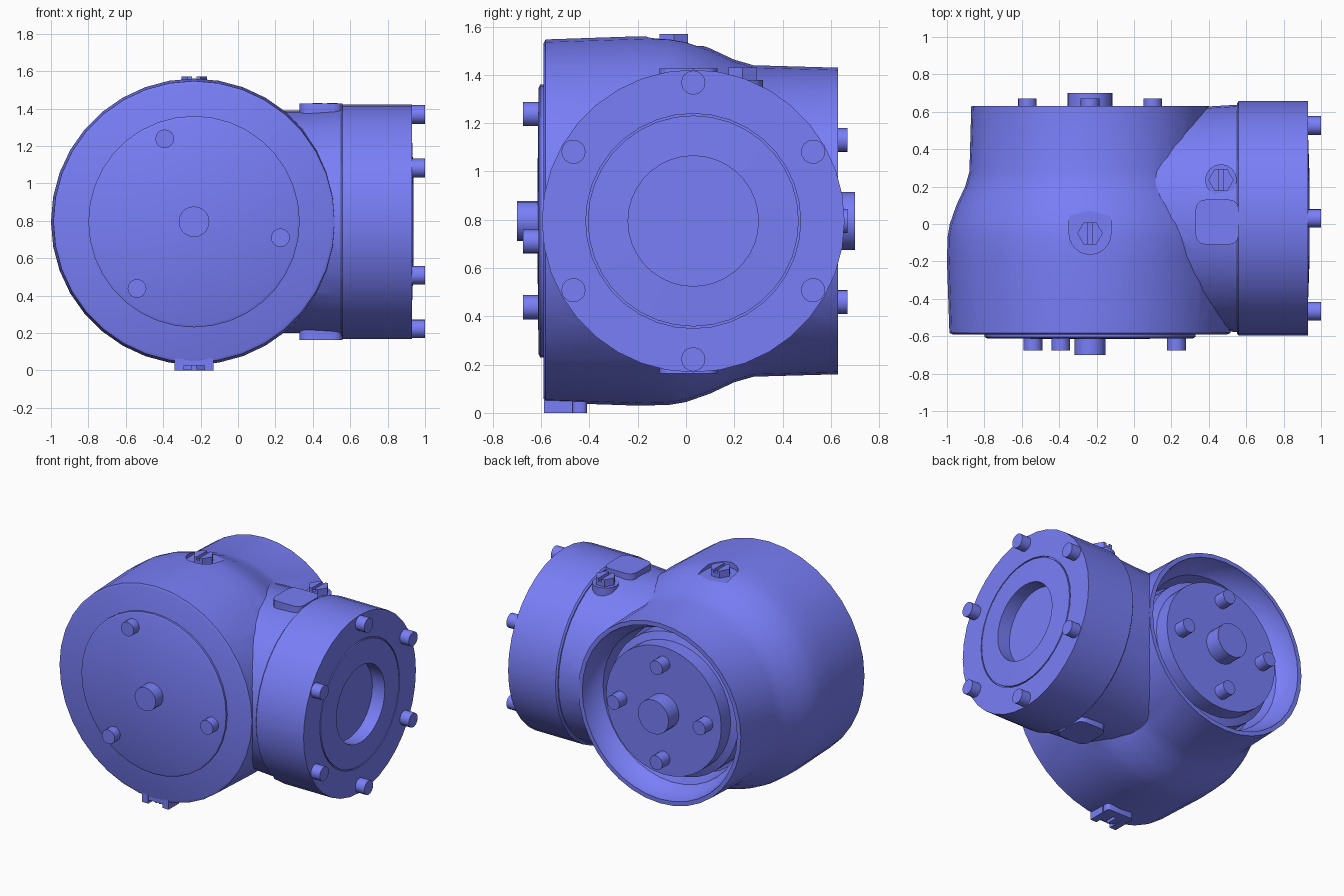
import bpy, bmesh
from math import sin, cos, pi, radians
from mathutils import Vector, Matrix

if "Cube" in bpy.data.objects:
    bpy.data.objects.remove(bpy.data.objects["Cube"])

CX, CZ, FY = -0.235, 0.795, 0.03   # main axis x/z, side branch axis y

# Blue-violet paint shared by all parts
paint = bpy.data.materials.new("blue_paint")
paint.diffuse_color = (0.19, 0.21, 0.93, 1)
paint.use_nodes = True
paint.node_tree.nodes["Principled BSDF"].inputs["Base Color"].default_value = paint.diffuse_color


def finish(name, bm, angle=32):
    bmesh.ops.remove_doubles(bm, verts=bm.verts, dist=1e-5)
    bmesh.ops.recalc_face_normals(bm, faces=bm.faces)
    me = bpy.data.meshes.new(name)
    bm.to_mesh(me)
    bm.free()
    me.materials.append(paint)
    ob = bpy.data.objects.new(name, me)
    bpy.context.collection.objects.link(ob)
    smooth(ob, angle)
    return ob


def smooth(ob, angle=32):
    bpy.ops.object.select_all(action='DESELECT')
    ob.select_set(True)
    bpy.context.view_layer.objects.active = ob
    bpy.ops.object.shade_smooth_by_angle(angle=radians(angle))


def lathe(name, profile, origin, axis, seg=36, angle=32):
    """Revolve (radius, distance) points; the profile starts and ends on the axis."""
    bm = bmesh.new()
    rot = Vector((0, 0, 1)).rotation_difference(Vector(axis)).to_matrix().to_4x4()
    m = Matrix.Translation(origin) @ rot
    rings = []
    for r, t in profile:
        n = 1 if r == 0 else seg
        rings.append([bm.verts.new(m @ Vector((r * cos(2 * pi * i / seg),
                                               r * sin(2 * pi * i / seg), t)))
                      for i in range(n)])
    for a, b in zip(rings, rings[1:]):
        for i in range(seg):
            j = (i + 1) % seg
            ring = [a[i % len(a)], a[j % len(a)], b[j % len(b)], b[i % len(b)]]
            bm.faces.new(list(dict.fromkeys(ring)))
    return finish(name, bm, angle)


def rod(name, origin, axis, r, t0, t1, seg=16):
    return lathe(name, [(0, t0), (r, t0), (r, t1), (0, t1)], origin, axis, seg)


def box(name, lo, hi, bevel=0.0):
    bm = bmesh.new()
    lo, hi = Vector(lo), Vector(hi)
    bmesh.ops.create_cube(bm, size=1, matrix=Matrix.Translation((lo + hi) / 2)
                          @ Matrix.Diagonal((*(hi - lo), 1)))
    if bevel:
        edges = [e for e in bm.edges
                 if abs(e.verts[0].co.z - e.verts[1].co.z) > 1e-4]
        bmesh.ops.bevel(bm, geom=edges, offset=bevel, segments=3,
                        affect='EDGES', profile=0.5)
    return finish(name, bm)


def boolean(ob, other, op):
    mod = ob.modifiers.new(op, 'BOOLEAN')
    mod.operation, mod.solver, mod.object = op, 'EXACT', other
    bpy.context.view_layer.objects.active = ob
    bpy.ops.object.modifier_apply(modifier=mod.name)
    bpy.data.objects.remove(other, do_unlink=True)


def plug(name, x, y, z, up=1):
    """Hexagonal plug with a slot across its head."""
    head = rod(name, (x, y, z), (0, 0, up), 0.068, -0.08, 0, 6)
    boolean(head, box("slot_cutter", (x - 0.012, y - 0.1, z - 0.022),
                      (x + 0.012, y + 0.1, z + 0.022)), 'DIFFERENCE')
    smooth(head)


# Main housing with its side neck merged in
housing = lathe("main_housing", [
    (0, -0.59), (0.735, -0.59), (0.752, -0.582), (0.765, -0.2), (0.762, -0.07),
    (0.75, 0), (0.715, 0.1), (0.668, 0.2), (0.645, 0.28), (0.635, 0.63), (0, 0.63)],
    (CX, 0, CZ), (0, 1, 0))
neck = lathe("neck", [(0, -0.1), (0.59, -0.1), (0.595, 0.34), (0.608, 0.56), (0, 0.56)],
             (0, FY, CZ), (1, 0, 0))
boolean(housing, neck, 'UNION')

# Recess in the back of the housing
recess = lathe("recess_cutter", [
    (0, 0.7), (0.605, 0.7), (0.605, 0.62), (0.57, 0.52), (0.54, 0.49),
    (0.52, 0.32), (0, 0.32)], (CX, 0, CZ), (0, 1, 0))
boolean(housing, recess, 'DIFFERENCE')

# U-shaped pocket on top, holding the filler plug
boolean(housing, rod("pocket_round", (CX, -0.05, 0), (0, 0, 1), 0.112, 1.52, 1.7, 24),
        'DIFFERENCE')
boolean(housing, box("pocket_box", (CX - 0.112, -0.05, 1.52), (CX + 0.112, 0.2, 1.7)),
        'DIFFERENCE')
smooth(housing)
plug("filler_plug", CX, -0.05, 1.57)

# Rear drum with hub and four bolts
lathe("rear_drum", [(0, 0.3), (0.5, 0.3), (0.5, 0.46), (0.45, 0.48), (0.45, 0.585),
                    (0, 0.585)], (CX, 0, CZ), (0, 1, 0))
rod("rear_hub", (CX, 0, CZ), (0, 1, 0), 0.12, 0.56, 0.70, 20)
for k in range(4):
    a = k * pi / 2
    rod("rear_bolt", (CX + 0.335 * cos(a), 0, CZ + 0.335 * sin(a)), (0, 1, 0),
        0.05, 0.56, 0.67)

# Front cover with hub and three bolts
lathe("front_cover", [(0, 0.57), (0.565, 0.57), (0.565, 0.604), (0.55, 0.611),
                      (0, 0.617)], (CX, 0, CZ), (0, -1, 0))
rod("front_hub", (CX, 0, CZ), (0, -1, 0), 0.082, 0.58, 0.70, 20)
for k in range(3):
    a = radians(-10.5 + 120 * k)
    rod("front_bolt", (CX + 0.47 * cos(a), 0, CZ + 0.47 * sin(a)), (0, -1, 0),
        0.05, 0.58, 0.675)

# Side flange with a recessed centre and six bolts
lathe("side_flange", [
    (0, 0.55), (0.615, 0.55), (0.627, 0.56), (0.627, 0.93), (0.445, 0.93),
    (0.445, 0.92), (0.437, 0.92), (0.437, 0.931), (0.27, 0.937), (0.27, 0.84),
    (0, 0.84)], (0, FY, CZ), (1, 0, 0))
for k in range(6):
    a = radians(30 + 60 * k)
    rod("flange_bolt", (0, FY + 0.573 * cos(a), CZ + 0.573 * sin(a)), (1, 0, 0),
        0.05, 0.9, 1.0)

# Neck pads above and below, and a plug on a low boss
for s in (1, -1):
    z0, z1 = sorted((CZ + s * 0.54, CZ + s * 0.632))
    box("neck_pad", (0.33, -0.11, z0), (0.56, 0.13, z1), 0.05)
rod("neck_plug_boss", (0.465, 0.235, CZ), (0, 0, 1), 0.085, 0.5, 0.585)
plug("neck_plug", 0.465, 0.235, 1.43)

# Drain lug underneath, notched around its plug
for s in (-1, 1):
    a, b = sorted((CX + s * 0.055, CX + s * 0.105))
    box("drain_lug_side", (a, -0.588, 0), (b, -0.47, 0.08))
box("drain_lug_back", (CX - 0.105, -0.47, 0.0), (CX + 0.105, -0.41, 0.08), 0.02)
box("drain_lug_base", (CX - 0.06, -0.586, 0.025), (CX + 0.06, -0.46, 0.08))
plug("drain_plug", CX, -0.5, 0.004, -1)
